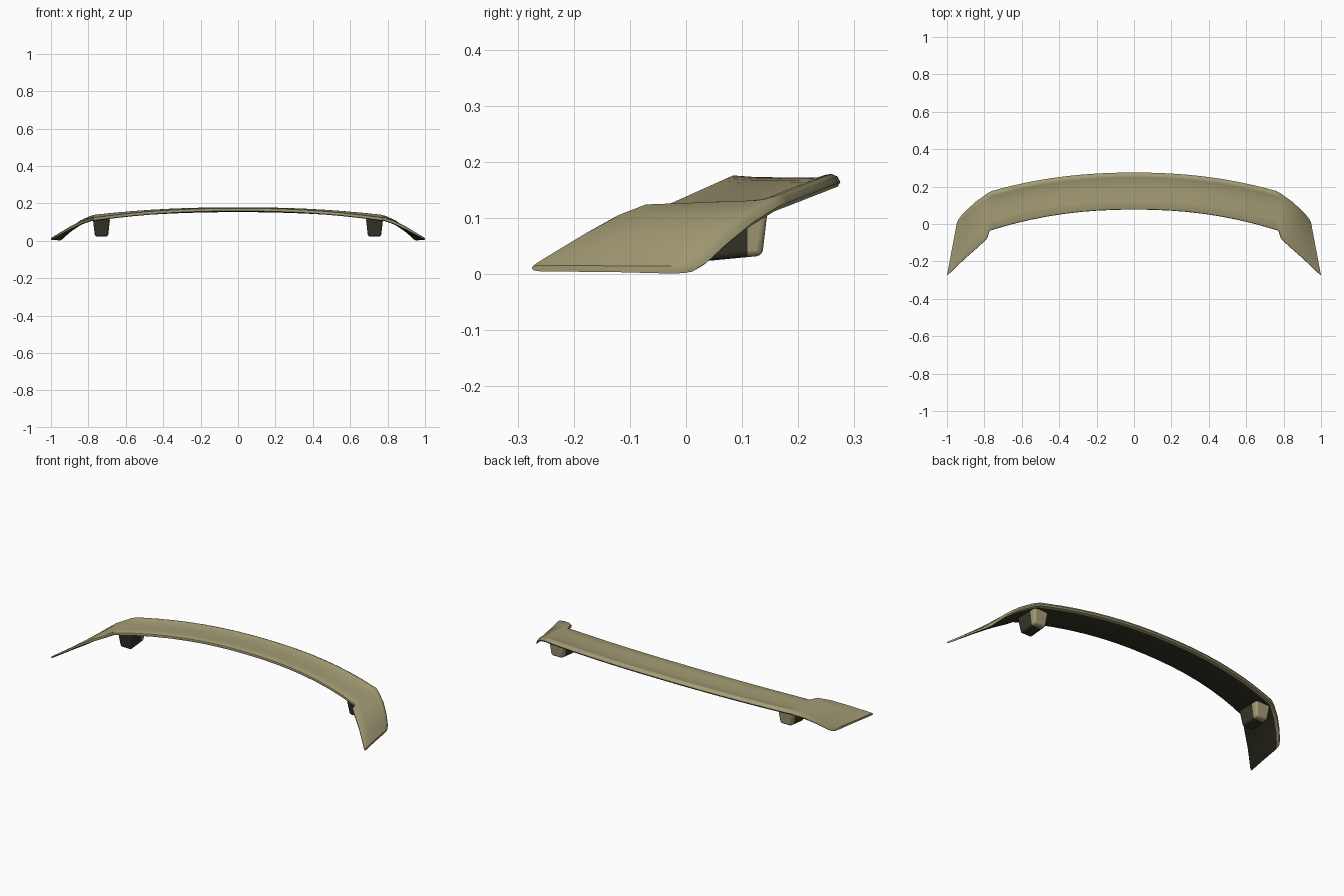
import bpy
import bmesh
from mathutils import Vector

cube = bpy.data.objects.get("Cube")
if cube:
    bpy.data.objects.remove(cube, do_unlink=True)


def make_material(name, colour):
    mat = bpy.data.materials.new(name)
    mat.use_nodes = True
    mat.diffuse_color = colour
    mat.node_tree.nodes["Principled BSDF"].inputs["Base Color"].default_value = colour
    return mat


# Painted outside and dark underside
materials = [
    make_material("olive_paint", (0.37, 0.335, 0.18, 1.0)),
    make_material("dark_underside", (0.036, 0.035, 0.02, 1.0)),
]
PAINT, DARK = 0, 1


def finish(name, bm, bevel=0.0):
    """Turn a left-hand half into a mirrored, smooth-shaded object."""
    bmesh.ops.recalc_face_normals(bm, faces=bm.faces[:])
    mesh = bpy.data.meshes.new(name)
    bm.to_mesh(mesh)
    bm.free()
    for mat in materials:
        mesh.materials.append(mat)
    obj = bpy.data.objects.new(name, mesh)
    bpy.context.collection.objects.link(obj)
    bpy.ops.object.select_all(action="DESELECT")
    obj.select_set(True)
    bpy.context.view_layer.objects.active = obj
    bpy.ops.object.shade_smooth_by_angle(angle=0.7)
    if bevel:
        mod = obj.modifiers.new("soft_edges", "BEVEL")
        mod.width = bevel
        mod.segments = 3
    mirror = obj.modifiers.new("mirror", "MIRROR")
    mirror.use_clip = True
    return obj


# Wing section: (chord fraction, height, share of the deck dip)
section = [
    (0.0, -0.009, 0), (0.008, -0.003, 0), (0.035, 0, 0), (0.25, 0, 0.8),
    (0.55, 0, 1), (0.8, 0, 1), (0.86, 0, 0), (0.92, 0.002, 0),
    (0.975, -0.003, 0), (1.0, -0.013, 0), (0.975, -0.021, 0),
    (0.9, -0.024, 0), (0.5, -0.02, 0), (0.06, -0.02, 0), (0.012, -0.017, 0),
]
dark_from, dark_to = 11, 13

# Stations: front edge, rear edge, thickness factor, deck dip
stations = []
deck_steps = 8
for i in range(deck_steps + 1):
    x = 0.745 * i / deck_steps
    bow = x ** 2.2
    front = (x, 0.077 - 0.2 * bow, 0.176 - 0.09 * bow)
    rear = (x, 0.275 - 0.18 * bow, 0.177 - 0.07 * bow)
    stations.append((front, rear, 1, 0.004))

# Swept and drooping end panel
stations += [
    ((0.772, -0.036, 0.125), (0.76, 0.177, 0.139), 1, 0.003),
    ((0.786, -0.08, 0.124), (0.785, 0.163, 0.133), 1, 0),
    ((0.835, -0.125, 0.107), (0.845, 0.12, 0.106), 1, 0),
    ((0.9, -0.182, 0.075), (0.895, 0.075, 0.068), 0.9, 0),
    ((0.96, -0.239, 0.04), (0.93, 0.037, 0.03), 0.7, 0),
    ((0.99, -0.268, 0.022), (0.942, 0.018, 0.017), 0.6, 0),
    ((1.0, -0.275, 0.016), (0.947, 0.006, 0.014), 0.55, 0),
]

bm = bmesh.new()
rings = []
for front, rear, thick, dip in stations:
    ring = []
    for t, height, share in section:
        p = Vector(front).lerp(Vector(rear), t)
        p.z += height * thick - dip * share
        ring.append(bm.verts.new(p))
    rings.append(ring)
count = len(section)
for a, b in zip(rings, rings[1:]):
    for i in range(count):
        j = (i + 1) % count
        face = bm.faces.new((a[i], a[j], b[j], b[i]))
        face.material_index = DARK if dark_from <= i <= dark_to else PAINT
bm.faces.new(rings[-1])
finish("wing", bm)

# Tapered mounting posts, painted only at the rear
bm = bmesh.new()
bmesh.ops.create_cube(bm, size=1)
for v in bm.verts:
    top = v.co.z > 0
    back = v.co.y > 0
    v.co.x = 0.73 + v.co.x * (0.092 if top else 0.07)
    v.co.y = (0.146 if top else 0.136) if back else (0.005 if top else 0.02)
    v.co.z = 0.118 if top else (0.033 if back else 0.022)
paint_line = 0.11
bmesh.ops.bisect_plane(bm, geom=bm.verts[:] + bm.edges[:] + bm.faces[:],
                       plane_co=(0, paint_line, 0), plane_no=(0, 1, 0))
for face in bm.faces:
    rear_part = face.calc_center_median().y > paint_line
    face.material_index = PAINT if rear_part else DARK
finish("mounting_post", bm, bevel=0.01)
